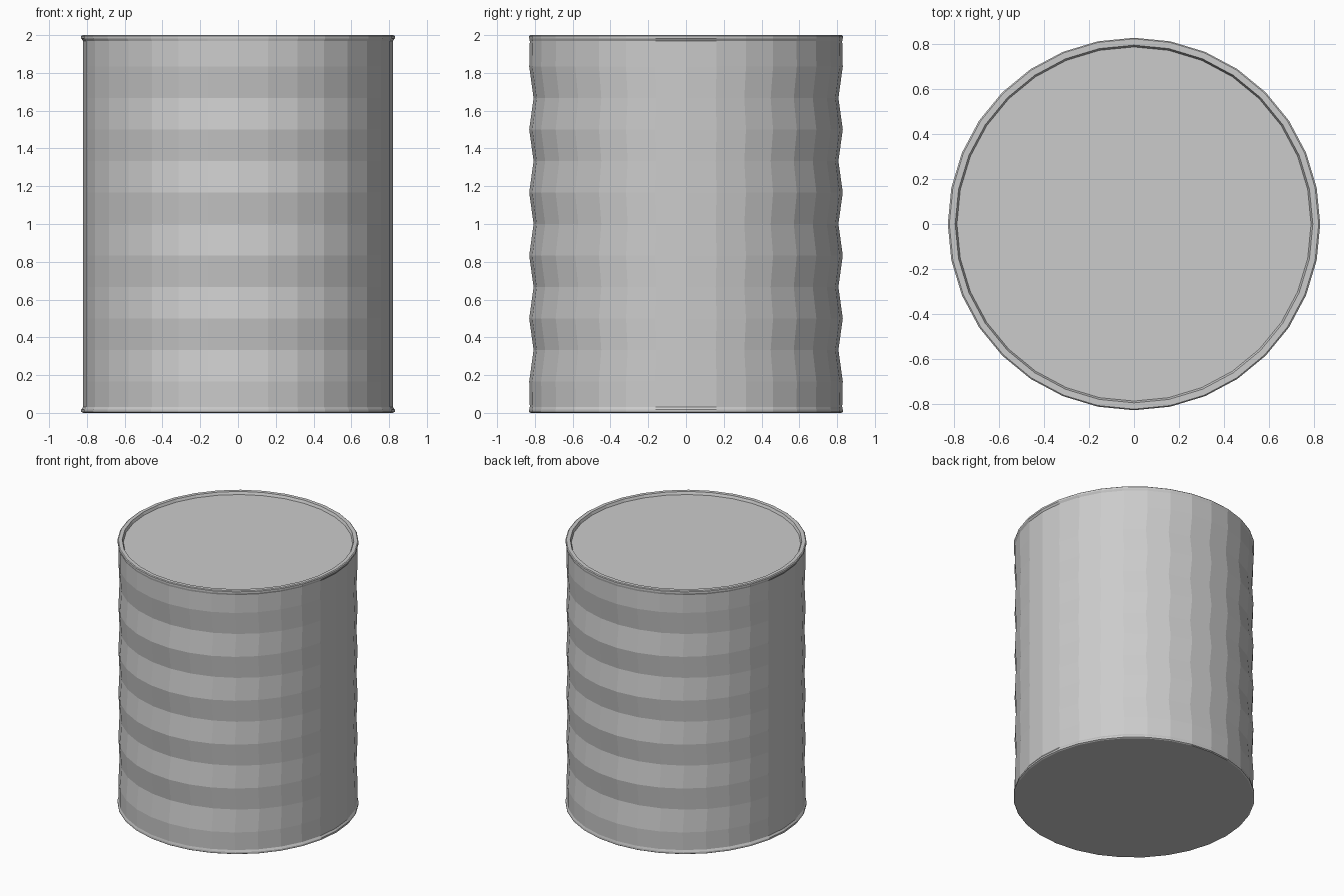
import bpy, bmesh, math

if "Cube" in bpy.data.objects:
    bpy.data.objects.remove(bpy.data.objects["Cube"])

SIDES = 32

# Rings of the can from bottom to top: (x radius, y radius, height)
rings = [(0.82, 0.823, 0.0), (0.83, 0.83, 0.005), (0.83, 0.83, 0.018), (0.82, 0.827, 0.032)]

# Rippled wall: rings alternate between wide and pinched in depth
for i in range(1, 12):
    rings.append((0.82, 0.83 if i % 2 else 0.807, i / 6))

# Top rim and recessed lid
rings += [(0.82, 0.827, 1.968), (0.83, 0.83, 1.982), (0.83, 0.83, 1.995), (0.823, 0.825, 2.0),
          (0.797, 0.797, 2.0), (0.789, 0.789, 1.98)]

bm = bmesh.new()
loops = []
for rx, ry, z in rings:
    loops.append([bm.verts.new((rx * math.cos(math.tau * k / SIDES),
                                ry * math.sin(math.tau * k / SIDES), z))
                  for k in range(SIDES)])

# Walls between neighbouring rings
for lower, upper in zip(loops, loops[1:]):
    for k in range(SIDES):
        n = (k + 1) % SIDES
        bm.faces.new((lower[k], lower[n], upper[n], upper[k]))

# Base and lid discs
bm.faces.new(loops[0][::-1])
bm.faces.new(loops[-1])

mesh = bpy.data.meshes.new("tin_can")
bm.to_mesh(mesh)
bm.free()
can = bpy.data.objects.new("tin_can", mesh)
bpy.context.collection.objects.link(can)
